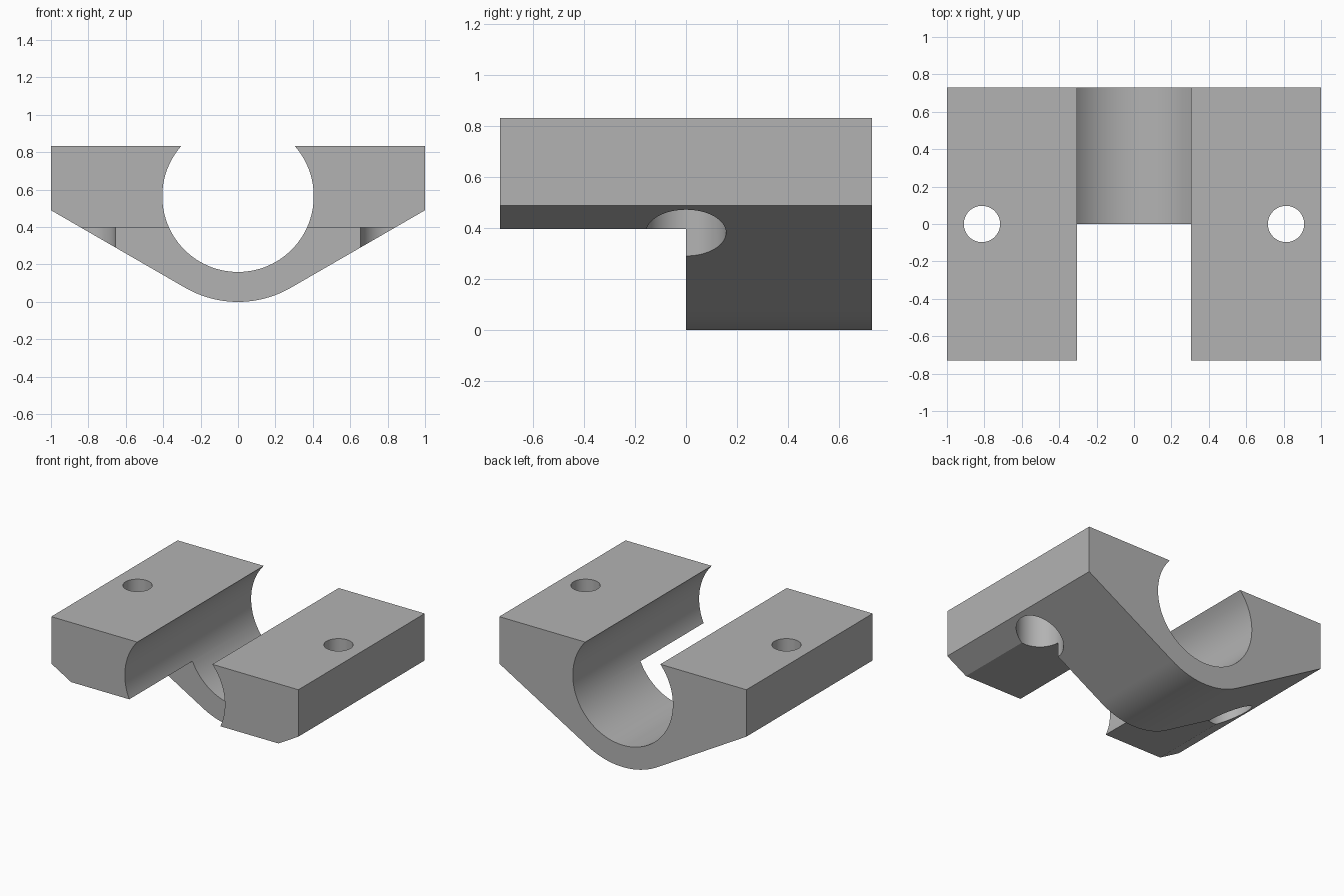
import bpy, bmesh
from math import sin, cos, tan, radians, asin, pi

TOP, HALF_Y, BORE_Z = 0.833, 0.73, 0.565
BORE_R, OUTER_R = 0.405, 0.565
STEP_Z, HOLE_X = 0.397, 0.813

old = bpy.data.objects.get("Cube")
if old:
    bpy.data.objects.remove(old, do_unlink=True)

grey = bpy.data.materials.new("plain grey")
grey.use_nodes = True
colour = (0.45, 0.45, 0.45, 1)
grey.diffuse_color = colour
grey.node_tree.nodes["Principled BSDF"].inputs["Base Color"].default_value = colour


def arc(radius, start, end, steps):
    """Points around the bore axis; angle 0 points straight down."""
    angles = [start + (end - start) * i / steps for i in range(steps + 1)]
    return [(radius * sin(a), BORE_Z - radius * cos(a)) for a in angles]


def extrude_profile(name, points, y0, y1):
    bm = bmesh.new()
    face = bm.faces.new([bm.verts.new((x, y0, z)) for x, z in points])
    out = bmesh.ops.extrude_face_region(bm, geom=[face])
    moved = [v for v in out["geom"] if isinstance(v, bmesh.types.BMVert)]
    bmesh.ops.translate(bm, verts=moved, vec=(0, y1 - y0, 0))
    bmesh.ops.recalc_face_normals(bm, faces=bm.faces)
    mesh = bpy.data.meshes.new(name)
    bm.to_mesh(mesh)
    bm.free()
    mesh.materials.append(grey)
    obj = bpy.data.objects.new(name, mesh)
    bpy.context.collection.objects.link(obj)
    return obj


def cut(target, cutter):
    mod = target.modifiers.new(cutter.name, "BOOLEAN")
    mod.operation, mod.solver, mod.object = "DIFFERENCE", "EXACT", cutter
    bpy.context.view_layer.objects.active = target
    bpy.ops.object.modifier_apply(modifier=mod.name)
    bpy.data.objects.remove(cutter, do_unlink=True)


def cylinder_cutter(name, x, radius, z0, z1):
    bpy.ops.mesh.primitive_cylinder_add(vertices=64, radius=radius, depth=z1 - z0,
                                        location=(x, 0, (z0 + z1) / 2))
    obj = bpy.context.object
    obj.name = name
    obj.data.materials.append(grey)
    return obj


# Clamp body: rounded, sloping underside and an open round bore
tilt = radians(30)
shoulder = BORE_Z - OUTER_R * cos(tilt) + (1 - OUTER_R * sin(tilt)) * tan(tilt)
mouth = pi / 2 + asin((TOP - BORE_Z) / BORE_R)
outer = [(-1, TOP), (-1, shoulder)] + arc(OUTER_R, -tilt, tilt, 24) + [(1, shoulder), (1, TOP)]
body = extrude_profile("clamp_body", outer + arc(BORE_R, mouth, -mouth, 80), -HALF_Y, HALF_Y)

# Front half of the underside is cut away
step = [(-2, -1), (2, -1), (2, STEP_Z), (-2, STEP_Z)]
cut(body, extrude_profile("step_cutter", step, -1, 0))

# Bolt holes with wide recesses from below
for side in (-1, 1):
    cut(body, cylinder_cutter("bolt_hole_cutter", side * HOLE_X, 0.097, -0.5, 1.5))
    cut(body, cylinder_cutter("recess_cutter", side * HOLE_X, 0.157, -0.5, 0.64))

bpy.ops.object.select_all(action="DESELECT")
body.select_set(True)
bpy.context.view_layer.objects.active = body
bpy.ops.object.shade_smooth_by_angle(angle=radians(25))
